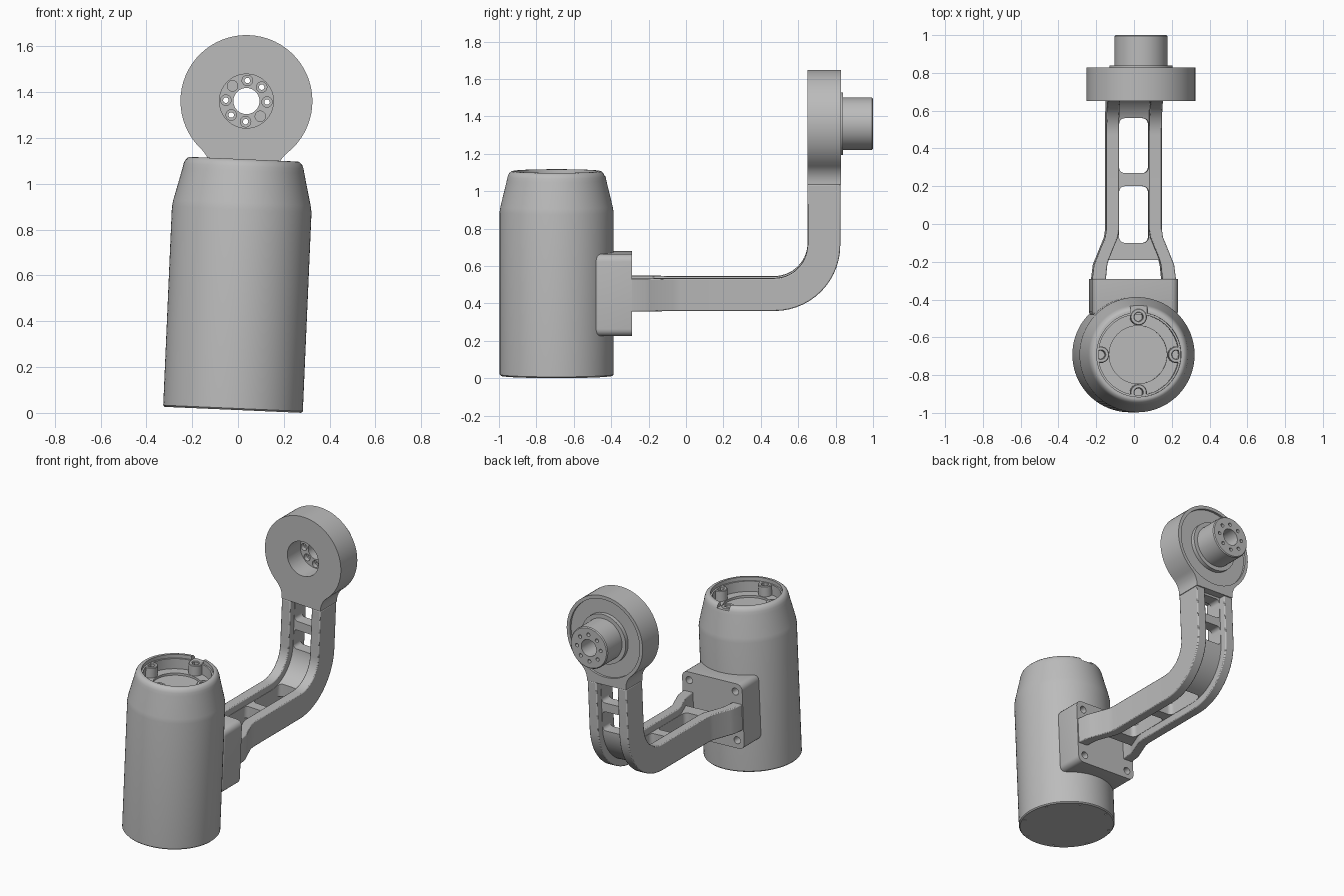
import bpy, bmesh
from math import sin, cos, pi, sqrt, atan2, radians
from mathutils import Matrix, Vector

if "Cube" in bpy.data.objects:
    bpy.data.objects.remove(bpy.data.objects["Cube"])

grey = bpy.data.materials.new("machined grey")
grey.use_nodes = True
COLOUR = (0.5, 0.5, 0.5, 1)
grey.diffuse_color = COLOUR
grey.node_tree.nodes["Principled BSDF"].inputs["Base Color"].default_value = COLOUR

# The whole assembly leans slightly to its left
LEAN = Matrix.Translation((-0.022, 0, 0.0133)) @ Matrix.Rotation(radians(2.5), 4, 'Y')
BODY_Y = -0.692
HEAD_Z = 1.349
ARM_Z = 0.44
TO_Y = Matrix.Rotation(-pi / 2, 4, 'X')      # turns a z axis into a y axis


def make(name, bm):
    bmesh.ops.remove_doubles(bm, verts=bm.verts, dist=1e-5)
    bmesh.ops.recalc_face_normals(bm, faces=bm.faces)
    mesh = bpy.data.meshes.new(name)
    bm.to_mesh(mesh)
    bm.free()
    mesh.materials.append(grey)
    ob = bpy.data.objects.new(name, mesh)
    bpy.context.collection.objects.link(ob)
    return ob


def lathe(name, profile, matrix, steps=64):
    """Spin an (r, height) profile round z, then place it."""
    bm = bmesh.new()
    vs = [bm.verts.new((r, 0, h)) for r, h in profile]
    es = [bm.edges.new(p) for p in zip(vs, vs[1:])]
    bmesh.ops.spin(bm, geom=vs + es, cent=(0, 0, 0), axis=(0, 0, 1),
                   angle=2 * pi, steps=steps)
    bmesh.ops.transform(bm, matrix=matrix, verts=bm.verts)
    return make(name, bm)


def rod(r, lo, hi, matrix, steps=24):
    return lathe("cutter", [(0, lo), (r, lo), (r, hi), (0, hi)], matrix, steps)


def box(name, lo, hi, axis=None, radius=0.0):
    """Box from corner to corner, rounding the edges along one axis."""
    bm = bmesh.new()
    lo, hi = Vector(lo), Vector(hi)
    bmesh.ops.create_cube(bm, size=1, matrix=Matrix.Translation((lo + hi) / 2)
                          @ Matrix.Diagonal((*(hi - lo), 1)))
    if axis is not None:
        edges = [e for e in bm.edges
                 if abs(e.verts[0].co[axis] - e.verts[1].co[axis]) > 1e-4]
        bmesh.ops.bevel(bm, geom=edges, offset=radius, segments=5,
                        profile=0.5, affect='EDGES')
    return make(name, bm)


def cut(ob, cutters):
    for c in cutters:
        mod = ob.modifiers.new("cut", 'BOOLEAN')
        mod.operation, mod.solver, mod.object = 'DIFFERENCE', 'EXACT', c
    deps = bpy.context.evaluated_depsgraph_get()
    ob.data = bpy.data.meshes.new_from_object(ob.evaluated_get(deps))
    ob.modifiers.clear()
    for c in cutters:
        bpy.data.objects.remove(c)


# Motor housing: solid can with tapered shoulder and open recess on top
body = Matrix.Translation((0, BODY_Y, 0))
housing = lathe("motor_housing", [
    (0, 0), (0.298, 0), (0.305, 0.007), (0.305, 0.875), (0.3, 0.905), (0.266, 1.045),
    (0.262, 1.065), (0.255, 1.082), (0.243, 1.093), (0.235, 1.095), (0.223, 1.095),
    (0.223, 1.07), (0.213, 1.07), (0.213, 1.0), (0.153, 1.0), (0.153, 0.985),
    (0, 0.985)], body, 80)
holes = [box("cutter", (-0.045, BODY_Y + 0.2, 1.068), (0.045, BODY_Y + 0.3, 1.2))]
for k in range(8):
    a = (k + 0.5) * pi / 4
    holes.append(rod(0.007, -0.02, 0.02, body @ Matrix.Translation(
        (0.28 * cos(a), 0.28 * sin(a), 0)), 10))
cut(housing, holes)

# Screw bosses inside the recess
for k in range(4):
    a = k * pi / 2
    lathe("screw_boss", [(0.022, 0.99), (0.044, 0.99), (0.044, 1.066), (0.04, 1.07),
                         (0.026, 1.07), (0.022, 1.066), (0.022, 0.99)],
          body @ Matrix.Translation((0.2 * cos(a), 0.2 * sin(a), 0)), 24)

# Mounting flange with four screw holes
flange = box("mounting_flange", (-0.228, -0.485, ARM_Z - 0.22),
             (0.228, -0.29, ARM_Z + 0.22), 1, 0.04)
bm = bmesh.new()
bm.from_mesh(flange.data)
front = [e for e in bm.edges if all(v.co.y < -0.48 for v in e.verts)]
bmesh.ops.bevel(bm, geom=front, offset=0.02, segments=3, profile=0.5, affect='EDGES')
bm.to_mesh(flange.data)
bm.free()
cut(flange, [rod(0.024, -0.35, -0.2, Matrix.Translation((x, 0, ARM_Z + z)) @ TO_Y)
             for x in (-0.175, 0.175) for z in (-0.165, 0.165)])

# Arm path: (y, z, normal y, normal z, inner half width, outer half width)
BEND_Y, BEND_R, UP_END = 0.4725, 0.265, 1.03
path = [(-0.295, ARM_Z, 0, 1, 0.15, 0.222), (-0.215, ARM_Z, 0, 1, 0.142, 0.212),
        (-0.19, ARM_Z, 0, 1, 0.135, 0.202), (-0.07, ARM_Z, 0, 1, 0.086, 0.153),
        (-0.03, ARM_Z, 0, 1, 0.08, 0.147)]
for k in range(15):
    a = k / 14 * pi / 2
    path.append((BEND_Y + BEND_R * sin(a), ARM_Z + BEND_R * (1 - cos(a)),
                 -sin(a), cos(a), 0.08, 0.147))
path.append((BEND_Y + BEND_R, UP_END, -1, 0, 0.08, 0.147))


def sweep(name, points, half, span):
    """Rectangular bar along the path; span gives its x limits at a point."""
    bm = bmesh.new()
    rings = []
    for p in points:
        y, z, ny, nz = p[:4]
        lo, hi = span(p)
        rings.append([bm.verts.new((x, y + ny * d, z + nz * d)) for x, d in
                      ((lo, -half), (hi, -half), (hi, half), (lo, half))])
    for a, b in zip(rings, rings[1:]):
        for i in range(4):
            j = (i + 1) % 4
            bm.faces.new((a[i], a[j], b[j], b[i]))
    bm.faces.new(rings[0])
    bm.faces.new(rings[-1])
    return make(name, bm)


# Arm side rails
for side, s in (("left", 1), ("right", -1)):
    rail = sweep(side + "_arm_rail", path, 0.0875, lambda p: (s * p[4], s * p[5]))
    bev = rail.modifiers.new("edge", 'BEVEL')
    bev.width, bev.segments, bev.limit_method = 0.006, 2, 'ANGLE'
    bev.angle_limit = radians(40)

# Arm web with rounded openings, leaving cross members
web = sweep("arm_web", path[2:], 0.04, lambda p: (-p[4] - 0.004, p[4] + 0.004))
W = 0.078
slots = [box("cutter", (-W, a, 0.2), (W, b, 0.66), 2, 0.03)
         for a, b in ((-0.1, 0.2), (0.27, 0.56))]
slots += [box("cutter", (-W, 0.6, a), (W, 1, b), 1, 0.025)
          for a, b in ((0.69, 0.82), (0.88, 1.015))]
cut(web, slots)

# Round head blending into the arm with fillets
R, F, N = 0.288, 0.12, 0.147
drop = sqrt((R + F) ** 2 - (N + F) ** 2)
start = atan2(-drop, N + F)
outline = [(N, UP_END - HEAD_Z)]
for k in range(9):
    a = pi + (start + 0) * k / 8
    outline.append((N + F + F * cos(a), -drop + F * sin(a)))
for k in range(1, 24):
    a = start + (pi / 2 - start) * k / 24
    outline.append((R * cos(a), R * sin(a)))
outline = outline + [(0, R)] + [(-x, z) for x, z in reversed(outline)]
bm = bmesh.new()
face = bm.faces.new([bm.verts.new((x, 0.65, HEAD_Z + z)) for x, z in outline])
ext = bmesh.ops.extrude_face_region(bm, geom=[face])["geom"]
bmesh.ops.translate(bm, vec=(0, 0.178, 0),
                    verts=[v for v in ext if isinstance(v, bmesh.types.BMVert)])
head = make("arm_head", bm)
axis = Matrix.Translation((0, 0, HEAD_Z)) @ TO_Y
cut(head, [rod(0.118, 0.6, 0.9, axis, 48), rod(0.265, 0.813, 0.9, axis, 64)])

# Output hub with bolt circle and through bore
hub = lathe("output_hub", [
    (0.057, 0.79), (0.13, 0.79), (0.13, 0.805), (0.168, 0.805), (0.168, 0.84),
    (0.14, 0.84), (0.14, 0.994), (0.134, 1.0), (0.057, 1.0), (0.057, 0.79)], axis, 48)
bolts = []
for k in range(8):
    a = k * pi / 4
    spot = axis @ Matrix.Translation((0.09 * cos(a), 0.09 * sin(a), 0))
    bolts += [rod(0.012, 0.7, 1.1, spot, 16), rod(0.023, 0.7, 0.82, spot, 20)]
cut(hub, bolts)

# Lean everything together and smooth the curved faces
bpy.context.view_layer.update()
bpy.ops.object.select_all(action='DESELECT')
for ob in bpy.context.scene.objects:
    if ob.type == 'MESH' and ob.data.materials and ob.data.materials[0] == grey:
        ob.matrix_world = LEAN
        ob.select_set(True)
        bpy.context.view_layer.objects.active = ob
bpy.ops.object.shade_smooth_by_angle(angle=radians(30))
